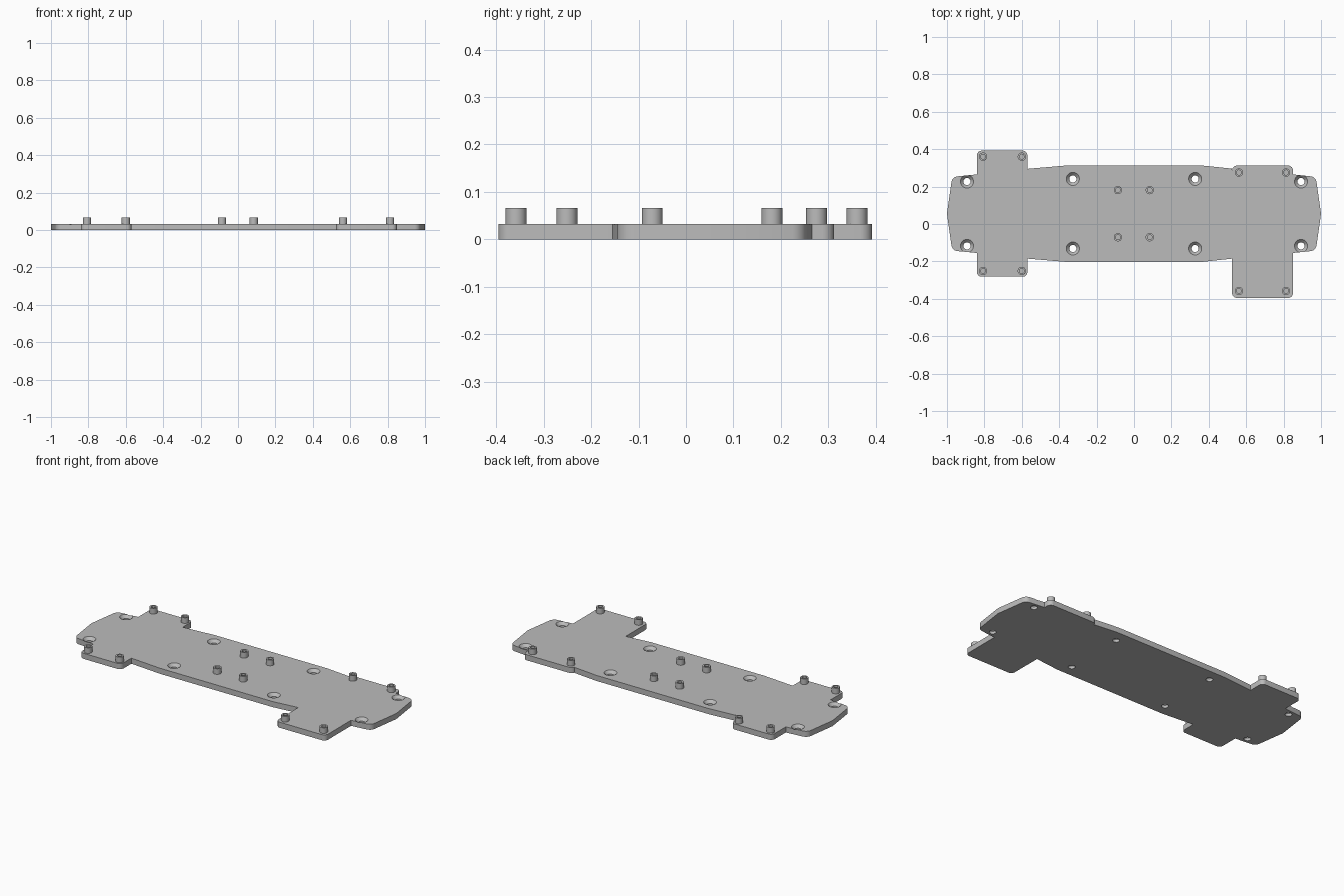
import bpy, bmesh, math
from mathutils import Vector

cube = bpy.data.objects.get("Cube")
if cube:
    bpy.data.objects.remove(cube, do_unlink=True)

THICK = 0.033    # plate thickness
AXIS_Y = 0.055   # long axis of the plate
POST_TOP = 0.066

grey = bpy.data.materials.new("plain grey")
grey.use_nodes = True
grey.diffuse_color = (0.5, 0.5, 0.5, 1)
grey.node_tree.nodes["Principled BSDF"].inputs["Base Color"].default_value = (0.5, 0.5, 0.5, 1)


def add_object(name, bm):
    bmesh.ops.recalc_face_normals(bm, faces=bm.faces)
    mesh = bpy.data.meshes.new(name)
    bm.to_mesh(mesh)
    bm.free()
    mesh.materials.append(grey)
    obj = bpy.data.objects.new(name, mesh)
    bpy.context.collection.objects.link(obj)
    return obj


def smooth(obj):
    bpy.ops.object.select_all(action='DESELECT')
    obj.select_set(True)
    bpy.context.view_layer.objects.active = obj
    bpy.ops.object.shade_smooth_by_angle(angle=math.radians(30))


def rounded(points, steps=6):
    """Outline with each (x, y, radius) corner rounded."""
    out = []
    for i, (x, y, r) in enumerate(points):
        p = Vector((x, y))
        if r == 0:
            out.append(p)
            continue
        a = (Vector(points[i - 1][:2]) - p).normalized()
        b = (Vector(points[(i + 1) % len(points)][:2]) - p).normalized()
        half = a.angle(b) / 2
        centre = p + (a + b).normalized() * (r / math.sin(half))
        start = p + a * (r / math.tan(half)) - centre
        end = p + b * (r / math.tan(half)) - centre
        for k in range(steps + 1):
            t = k / steps
            out.append(centre + start.lerp(end, t).normalized() * r)
    return out


def lathe(bm, x, y, profile, closed, segs=32):
    """Revolve (radius, z) points about a vertical line."""
    rings = [[bm.verts.new((x + r * math.cos(2 * math.pi * k / segs),
                            y + r * math.sin(2 * math.pi * k / segs), z))
              for k in range(segs)] for r, z in profile]
    pairs = list(zip(rings, rings[1:]))
    if closed:
        pairs.append((rings[-1], rings[0]))
    else:
        bm.faces.new(rings[0][::-1])
        bm.faces.new(rings[-1])
    for lo, hi in pairs:
        for k in range(segs):
            n = (k + 1) % segs
            bm.faces.new((lo[k], lo[n], hi[n], hi[k]))


# Plate outline, measured from the long axis, counter-clockwise from the right tip
R, E = 0.025, 0.035
outline = [
    (1.0, 0, 0), (0.972, 0.197, E), (0.85, 0.21, 0),
    (0.85, 0.257, R), (0.525, 0.257, R), (0.525, 0.241, 0),      # right tab, back
    (0.37, 0.257, 0), (-0.37, 0.257, 0), (-0.57, 0.24, 0),
    (-0.57, 0.337, R), (-0.84, 0.337, R), (-0.84, 0.21, 0),      # left tab, back
    (-0.972, 0.197, E), (-1.0, 0, 0), (-0.972, -0.197, E), (-0.84, -0.21, 0),
    (-0.84, -0.337, R), (-0.57, -0.337, R), (-0.57, -0.24, 0),   # left tab, front
    (-0.37, -0.257, 0), (0.37, -0.257, 0), (0.525, -0.24, 0),
    (0.525, -0.45, R), (0.85, -0.45, R), (0.85, -0.21, 0),       # right tab, front
    (0.972, -0.197, E),
]
bm = bmesh.new()
base = bm.faces.new([bm.verts.new((p.x, p.y + AXIS_Y, 0)) for p in rounded(outline)])
top = bmesh.ops.extrude_face_region(bm, geom=[base])
bmesh.ops.translate(bm, vec=(0, 0, THICK),
                    verts=[g for g in top["geom"] if isinstance(g, bmesh.types.BMVert)])
plate = add_object("base_plate", bm)

# Countersunk screw holes, mirrored both ways
bm = bmesh.new()
for hx, hy in ((0.893, 0.172), (0.327, 0.186)):
    for sx in (-1, 1):
        for sy in (-1, 1):
            lathe(bm, sx * hx, AXIS_Y + sy * hy,
                  [(0.019, -0.02), (0.019, 0.016), (0.035, THICK), (0.035, 0.06)], False)
cutter = add_object("hole_cutter", bm)
cutter.hide_render = True
cut = plate.modifiers.new("screw_holes", 'BOOLEAN')
cut.operation = 'DIFFERENCE'
cut.solver = 'EXACT'
cut.object = cutter
bpy.context.view_layer.objects.active = plate
bpy.ops.object.modifier_apply(modifier=cut.name)
bpy.data.objects.remove(cutter, do_unlink=True)
smooth(plate)

# Hollow mounting posts, four per group
groups = {
    "left_tab": ((-0.807, -0.6), (-0.251, 0.36)),
    "middle": ((-0.086, 0.084), (-0.071, 0.181)),
    "right_tab": ((0.561, 0.813), (-0.358, 0.275)),
}
for name, (xs, ys) in groups.items():
    bm = bmesh.new()
    for x in xs:
        for y in ys:
            lathe(bm, x, y, [(0.022, THICK - 0.003), (0.022, POST_TOP),
                             (0.013, POST_TOP), (0.013, THICK - 0.003)], True)
    smooth(add_object(name + "_posts", bm))
